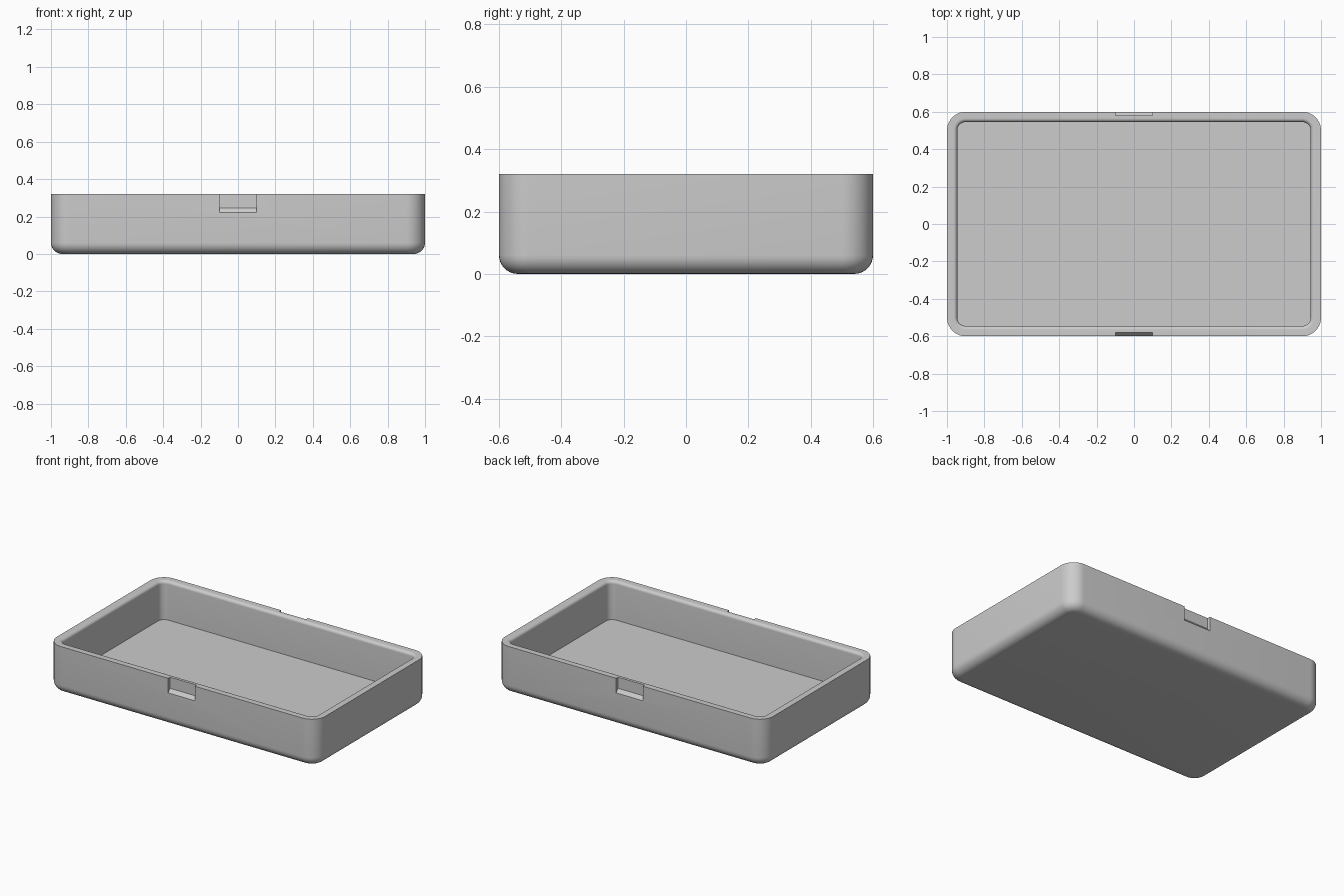
import bpy, bmesh, math

old = bpy.data.objects.get("Cube")
if old:
    bpy.data.objects.remove(old, do_unlink=True)

HX, HY, HEIGHT = 1.0, 0.6, 0.32
CORNER, WALL, FLOOR = 0.1, 0.055, 0.06
FOOT, LIP = 0.06, 0.02      # outer foot fillet and inner lip fillet
STEPS = 10

grey = bpy.data.materials.new("plain grey")
grey.use_nodes = True
grey.diffuse_color = (0.604, 0.604, 0.604, 1)
grey.node_tree.nodes["Principled BSDF"].inputs["Base Color"].default_value = grey.diffuse_color


def finish(bm, name):
    bmesh.ops.recalc_face_normals(bm, faces=bm.faces)
    mesh = bpy.data.meshes.new(name)
    bm.to_mesh(mesh)
    bm.free()
    mesh.materials.append(grey)
    obj = bpy.data.objects.new(name, mesh)
    bpy.context.collection.objects.link(obj)
    return obj


def rounded_ring(bm, inset, z):
    """Rounded rectangle, inset from the outer wall with concentric corners."""
    r, ring = CORNER - inset, []
    for k, (sx, sy) in enumerate([(1, 1), (-1, 1), (-1, -1), (1, -1)]):
        for i in range(STEPS + 1):
            a = (k + i / STEPS) * math.pi / 2
            ring.append(bm.verts.new((sx * (HX - CORNER) + r * math.cos(a),
                                      sy * (HY - CORNER) + r * math.sin(a), z)))
    return ring


# Wall section from the underside, up and over the rim, down to the floor
arc = [i / 8 * math.pi / 2 for i in range(9)]
section = [(FOOT * (1 - math.sin(a)), FOOT * (1 - math.cos(a))) for a in arc]
section.append((0, HEIGHT))
section += [(WALL - LIP + LIP * math.sin(a), HEIGHT - LIP + LIP * math.cos(a)) for a in arc]
section.append((WALL, FLOOR))

bm = bmesh.new()
rings = [rounded_ring(bm, *p) for p in section]
for low, high in zip(rings, rings[1:]):
    for i in range(len(low)):
        j = (i + 1) % len(low)
        bm.faces.new((low[i], low[j], high[j], high[i]))
bm.faces.new(rings[0])
bm.faces.new(rings[-1])
tray = finish(bm, "tray")

# Latch notches in the front and back walls, with sloping sills
for side, name in ((-1, "front_notch_cutter"), (1, "back_notch_cutter")):
    bm = bmesh.new()
    profile = [(HY + 0.02, 0.199), (HY - 0.02, 0.245), (HY - 0.02, 0.4), (HY + 0.02, 0.4)]
    face = bm.faces.new([bm.verts.new((-0.1, side * y, z)) for y, z in profile])
    grown = bmesh.ops.extrude_face_region(bm, geom=[face])["geom"]
    bmesh.ops.translate(bm, vec=(0.2, 0, 0),
                        verts=[v for v in grown if isinstance(v, bmesh.types.BMVert)])
    cutter = finish(bm, name)
    cutter.hide_render = True
    cutter.hide_set(True)
    cut = tray.modifiers.new(name, 'BOOLEAN')
    cut.operation, cut.solver, cut.object = 'DIFFERENCE', 'EXACT', cutter

# Apply the cuts, then shade smooth with sharp edges kept
bpy.ops.object.select_all(action='DESELECT')
bpy.context.view_layer.objects.active = tray
tray.select_set(True)
for mod in list(tray.modifiers):
    bpy.ops.object.modifier_apply(modifier=mod.name)
bpy.ops.object.shade_smooth_by_angle(angle=math.radians(30))
for name in ("front_notch_cutter", "back_notch_cutter"):
    bpy.data.objects.remove(bpy.data.objects[name], do_unlink=True)
